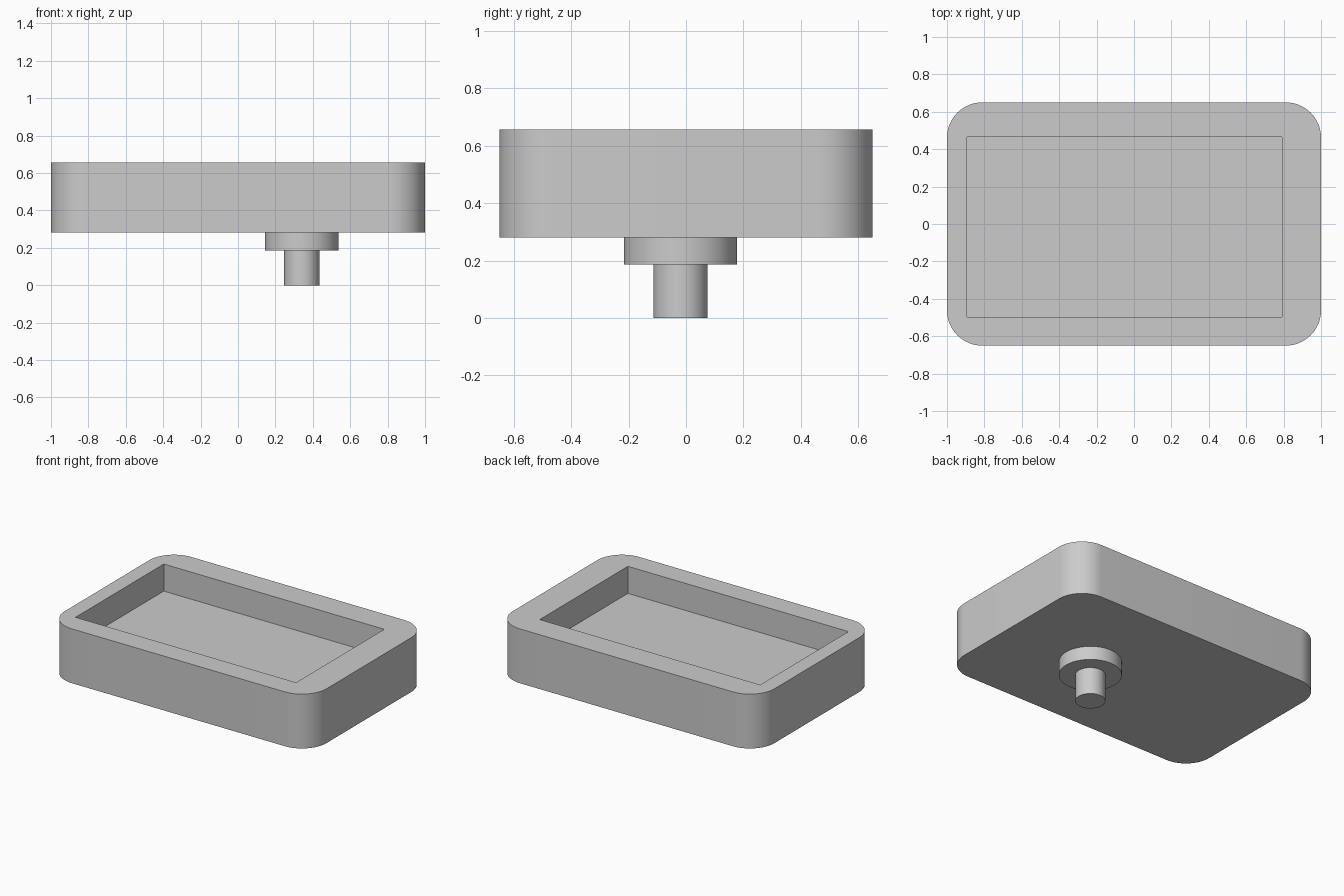
import bpy
import bmesh

default = bpy.data.objects.get("Cube")
if default:
    bpy.data.objects.remove(default, do_unlink=True)

grey = bpy.data.materials.new("plain_grey")
colour = (0.6, 0.6, 0.6, 1.0)
grey.use_nodes = True
grey.diffuse_color = colour
grey.node_tree.nodes["Principled BSDF"].inputs["Base Color"].default_value = colour


def activate(obj):
    bpy.ops.object.select_all(action="DESELECT")
    obj.select_set(True)
    bpy.context.view_layer.objects.active = obj


def box(name, low, high, corner=0.0):
    """Box between two corners, with optionally rounded vertical edges."""
    bm = bmesh.new()
    bmesh.ops.create_cube(bm, size=1)
    for v in bm.verts:
        v.co = [l + (c + 0.5) * (h - l) for c, l, h in zip(v.co, low, high)]
    if corner:
        upright = [e for e in bm.edges if abs(e.verts[0].co.z - e.verts[1].co.z) > 0.01]
        bmesh.ops.bevel(bm, geom=upright, offset=corner, segments=16,
                        profile=0.5, affect="EDGES")
    mesh = bpy.data.meshes.new(name)
    bm.to_mesh(mesh)
    bm.free()
    obj = bpy.data.objects.new(name, mesh)
    bpy.context.collection.objects.link(obj)
    mesh.materials.append(grey)
    return obj


def cylinder(name, radius, bottom, top):
    """Upright cylinder on the mount axis."""
    bpy.ops.mesh.primitive_cylinder_add(
        vertices=64, radius=radius, depth=top - bottom,
        location=(0.341, -0.019, (bottom + top) / 2))
    obj = bpy.context.object
    obj.name = name
    obj.data.materials.append(grey)
    return obj


# Rounded tray with an off-centre rectangular recess
tray = box("tray", (-1, -0.65, 0.281), (1, 0.65, 0.656), corner=0.188)
cutter = box("recess_cutter", (-0.893, -0.496, 0.469), (0.791, 0.466, 0.8))
cutter.hide_render = True
recess = tray.modifiers.new("recess", "BOOLEAN")
recess.operation = "DIFFERENCE"
recess.solver = "EXACT"
recess.object = cutter
activate(tray)
bpy.ops.object.modifier_apply(modifier=recess.name)
bpy.data.objects.remove(cutter, do_unlink=True)

# Stepped mount beneath the tray
collar = cylinder("mount_collar", 0.197, 0.187, 0.281)
stem = cylinder("mount_stem", 0.094, 0, 0.187)

for part in (tray, collar, stem):
    activate(part)
    bpy.ops.object.shade_smooth_by_angle()
